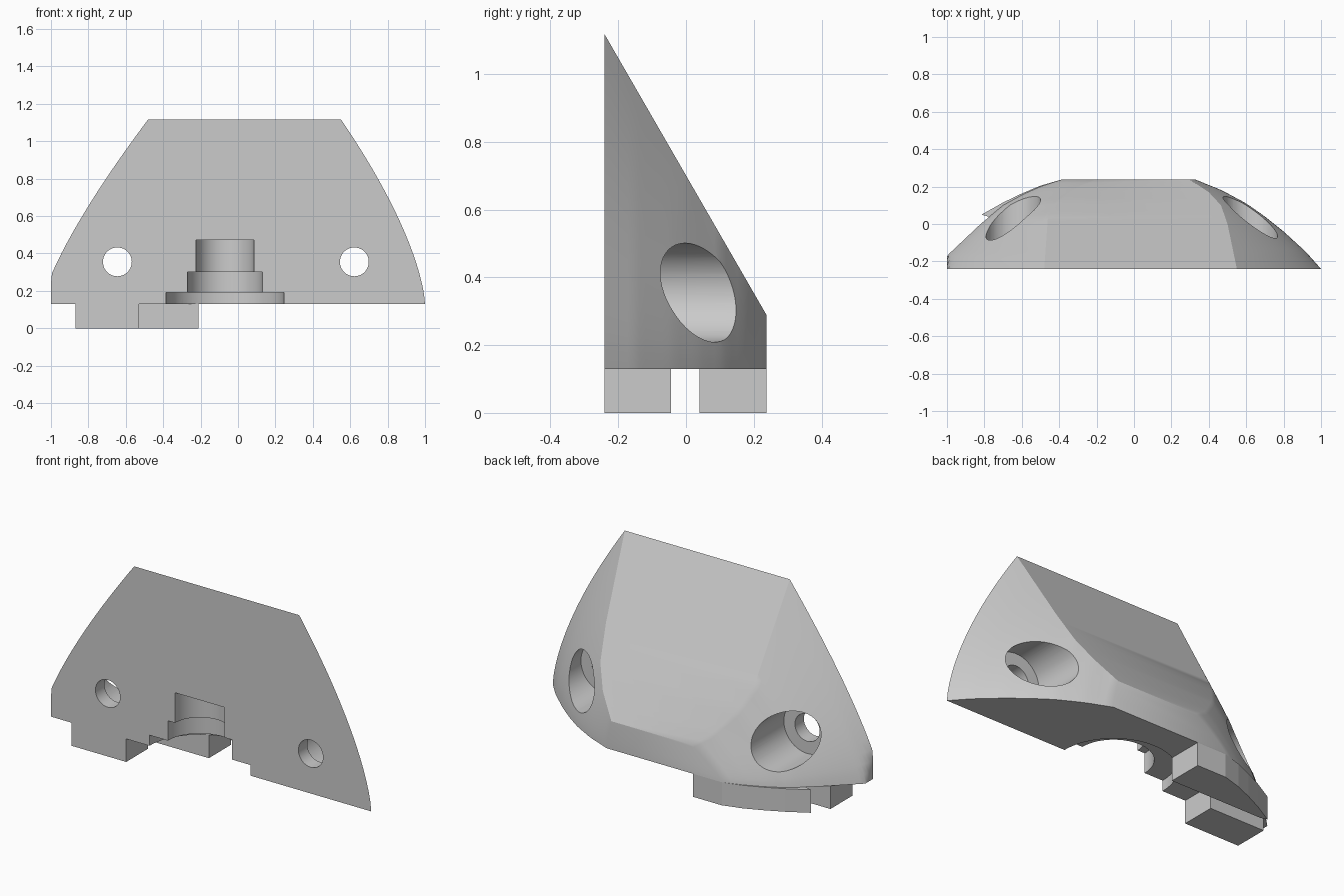
import bpy, bmesh
from math import pi
from mathutils import Matrix

cube = bpy.data.objects.get("Cube")
if cube:
    bpy.data.objects.remove(cube)

grey = bpy.data.materials.new("plain grey")
grey.use_nodes = True
colour = (0.6, 0.6, 0.6, 1)
grey.diffuse_color = colour
grey.node_tree.nodes["Principled BSDF"].inputs["Base Color"].default_value = colour

FRONT, BACK, BASE = -0.24, 0.237, 0.13
PEAK, SHOULDER = 1.117, 0.29
COLS, ROWS = 28, 18


def make(name, bm):
    bmesh.ops.recalc_face_normals(bm, faces=bm.faces)
    mesh = bpy.data.meshes.new(name)
    bm.to_mesh(mesh)
    bm.free()
    mesh.materials.append(grey)
    obj = bpy.data.objects.new(name, mesh)
    bpy.context.collection.objects.link(obj)
    return obj


def lookup(points, y):
    for (y0, x0), (y1, x1) in zip(points, points[1:]):
        if y <= y1:
            return x0 + (x1 - x0) * (y - y0) / (y1 - y0)
    return points[-1][1]


def prism(name, outline, z0, z1):
    bm = bmesh.new()
    face = bm.faces.new([bm.verts.new((x, y, z0)) for x, y in outline])
    top = bmesh.ops.extrude_face_region(bm, geom=[face])["geom"]
    verts = [v for v in top if isinstance(v, bmesh.types.BMVert)]
    bmesh.ops.translate(bm, verts=verts, vec=(0, 0, z1 - z0))
    return make(name, bm)


def cylinder(name, radius, start, end, axis):
    bm = bmesh.new()
    bmesh.ops.create_cone(bm, cap_ends=True, segments=64, radius1=radius,
                          radius2=radius, depth=1)
    length = sum((b - a) ** 2 for a, b in zip(start, end)) ** 0.5
    mid = [(a + b) / 2 for a, b in zip(start, end)]
    turn = Matrix.Rotation(pi / 2, 4, "X") if axis == "Y" else Matrix()
    bm.transform(Matrix.Translation(mid) @ turn @ Matrix.Diagonal((1, 1, length, 1)))
    return make(name, bm)


# Plan outlines of each side as (y, x): along the base and along the sloped face
base_r = [(-.24, 1), (-.15, .92), (-.04, .8), (.04, .7), (.11, .6), (.18, .47), (.237, .33)]
base_l = [(-.24, -1.05), (-.17, -1), (0, -.82), (.1, -.7), (.16, -.59), (.2, -.5), (.237, -.39)]
slope_r = [(-.24, .55), (0, .5), (.1, .465), (.17, .4), (.237, .3)]
slope_l = [(-.24, -.48), (.04, -.46), (.12, -.4), (.2, -.29), (.237, -.2)]

# Wedge body with two bulging sides
bm = bmesh.new()


def side_grid(base, slope, power):
    grid = []
    for i in range(COLS + 1):
        k = i / COLS
        y = FRONT + (BACK - FRONT) * k
        top = PEAK + (SHOULDER - PEAK) * k
        b, s = lookup(base, y), lookup(slope, y)
        column = []
        for j in range(ROWS + 1):
            t = j / ROWS
            x = max(-1, s + (b - s) * (1 - t ** power))
            column.append(bm.verts.new((x, y, BASE + (top - BASE) * t)))
        grid.append(column)
    return grid


right = side_grid(base_r, slope_r, 1.5)
left = side_grid(base_l, slope_l, 1.3)
for i in range(COLS):
    for g in (right, left):
        for j in range(ROWS):
            bm.faces.new((g[i][j], g[i + 1][j], g[i + 1][j + 1], g[i][j + 1]))
    for j in (0, ROWS):
        bm.faces.new((left[i][j], left[i + 1][j], right[i + 1][j], right[i][j]))
for i in (0, COLS):
    bm.faces.new(right[i] + left[i][::-1])
body = make("wedge_body", bm)

# Stepped round pocket in the front and counterbored screw holes
cutters = []
for n, (radius, top) in enumerate([(.315, .19), (.2, .302), (.155, .472)]):
    cutters.append(cylinder(f"pocket_cutter_{n}", radius, (-.07, FRONT, 0), (-.07, FRONT, top), "Z"))
for x in (-.645, .622):
    cutters.append(cylinder("screw_cutter", .077, (x, -.4, .355), (x, .3, .355), "Y"))
    cutters.append(cylinder("counterbore_cutter", .146, (x, -.16, .355), (x, .4, .355), "Y"))
bpy.context.view_layer.objects.active = body
for cutter in cutters:
    cutter.hide_render = True
    mod = body.modifiers.new("cut", "BOOLEAN")
    mod.operation = "DIFFERENCE"
    mod.solver = "EXACT"
    mod.object = cutter
    bpy.ops.object.modifier_apply(modifier=mod.name)
for cutter in cutters:
    bpy.data.objects.remove(cutter)

# Two locating tabs below the base, with a channel between them
prism("front_tab", [(-.87, FRONT), (-.53, FRONT), (-.53, -.045), (-.87, -.045)], 0, BASE)
prism("back_tab", [(-.21, BACK), (-.21, .04), (-.78, .04), (-.815, .05), (-.7, .115),
                   (-.6, .163), (-.5, .205), (-.39, BACK)], 0, BASE)

bpy.ops.object.select_all(action="DESELECT")
body.select_set(True)
bpy.ops.object.shade_smooth_by_angle(angle=0.5)
